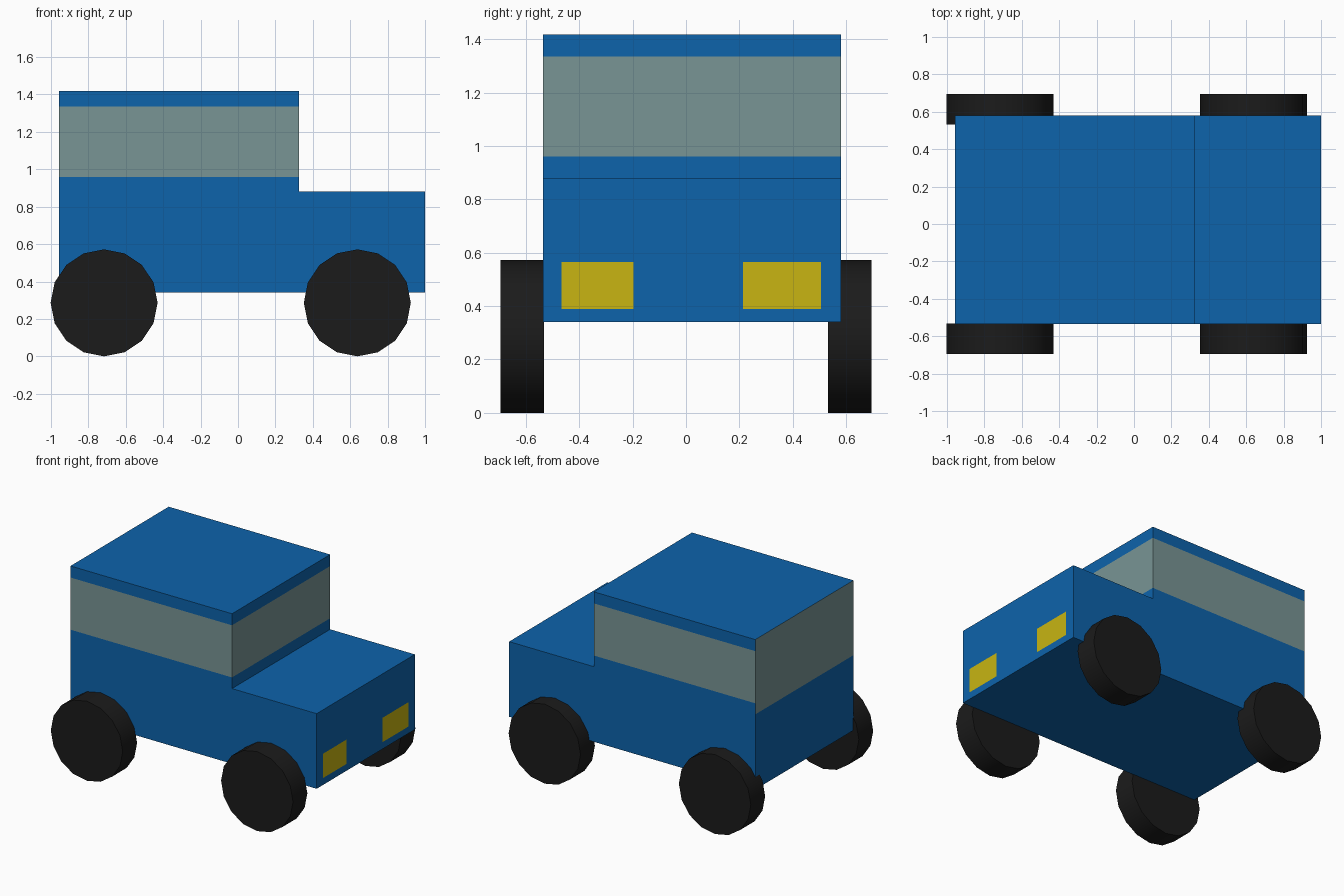
import bpy, bmesh, math
from mathutils import Vector

if "Cube" in bpy.data.objects:
    bpy.data.objects.remove(bpy.data.objects["Cube"])


def material(name, rgb):
    m = bpy.data.materials.new(name)
    m.diffuse_color = (*rgb, 1)
    m.use_nodes = True
    m.node_tree.nodes["Principled BSDF"].inputs["Base Color"].default_value = m.diffuse_color
    return m


BLUE = material("blue_paint", (0.004, 0.125, 0.407))
GLASS = material("window_glass", (0.19, 0.30, 0.30))
BLACK = material("tyre_black", (0.011, 0.011, 0.011))
YELLOW = material("lamp_yellow", (0.58, 0.46, 0.006))


def add_object(name, bm, *mats):
    bmesh.ops.recalc_face_normals(bm, faces=bm.faces[:])
    mesh = bpy.data.meshes.new(name)
    bm.to_mesh(mesh)
    bm.free()
    for m in mats:
        mesh.materials.append(m)
    ob = bpy.data.objects.new(name, mesh)
    bpy.context.collection.objects.link(ob)
    return ob


# Body: stepped side profile extruded across the width
Y0, Y1 = -0.535, 0.58
BACK, STEP, NOSE = -0.957, 0.327, 1.0
FLOOR, HOOD, ROOF = 0.34, 0.88, 1.418
SILL, HEAD = 0.96, 1.335
profile = [(BACK, FLOOR), (NOSE, FLOOR), (NOSE, HOOD),
           (STEP, HOOD), (STEP, ROOF), (BACK, ROOF)]
bm = bmesh.new()
side = bm.faces.new([bm.verts.new((x, Y0, z)) for x, z in profile])
ext = bmesh.ops.extrude_face_region(bm, geom=[side], use_keep_orig=True)
moved = [v for v in ext["geom"] if isinstance(v, bmesh.types.BMVert)]
bmesh.ops.translate(bm, verts=moved, vec=(0, Y1 - Y0, 0))

# Slice the cabin into bands and paint the windows
for z in (HOOD, SILL, HEAD):
    bmesh.ops.bisect_plane(bm, geom=bm.verts[:] + bm.edges[:] + bm.faces[:],
                           plane_co=(0, 0, z), plane_no=(0, 0, 1))
bm.normal_update()
for f in bm.faces:
    c = f.calc_center_median()
    upright = abs(f.normal.z) < 0.5
    tailgate = abs(c.x - BACK) < 0.01 and c.z > HOOD
    if upright and (SILL < c.z < HEAD or tailgate):
        f.material_index = 1
add_object("body", bm, BLUE, GLASS)

# Headlights: flat panels on the nose
for name, ya, yb in (("headlight_near", -0.466, -0.196),
                     ("headlight_far", 0.213, 0.505)):
    bm = bmesh.new()
    x = NOSE + 0.001
    bm.faces.new([bm.verts.new((x, y, z)) for y, z in
                  ((ya, 0.39), (yb, 0.39), (yb, 0.565), (ya, 0.565))])
    ob = add_object(name, bm, YELLOW)
    if ob.data.polygons[0].normal.dot(Vector((1, 0, 0))) < 0:
        ob.data.flip_normals()

# Wheels: 16-sided drums outside the body
R, IN, OUT = 0.286, 0.532, 0.695
for end, x in (("rear", -0.716), ("front", 0.638)):
    for label, s in (("near", -1), ("far", 1)):
        bpy.ops.mesh.primitive_cylinder_add(
            vertices=16, radius=R, depth=OUT - IN,
            location=(x, s * (IN + OUT) / 2, R), rotation=(math.pi / 2, 0, 0))
        wheel = bpy.context.object
        wheel.name = f"{end}_wheel_{label}"
        wheel.data.materials.append(BLACK)
        bpy.ops.object.shade_smooth_by_angle(angle=math.radians(30))
